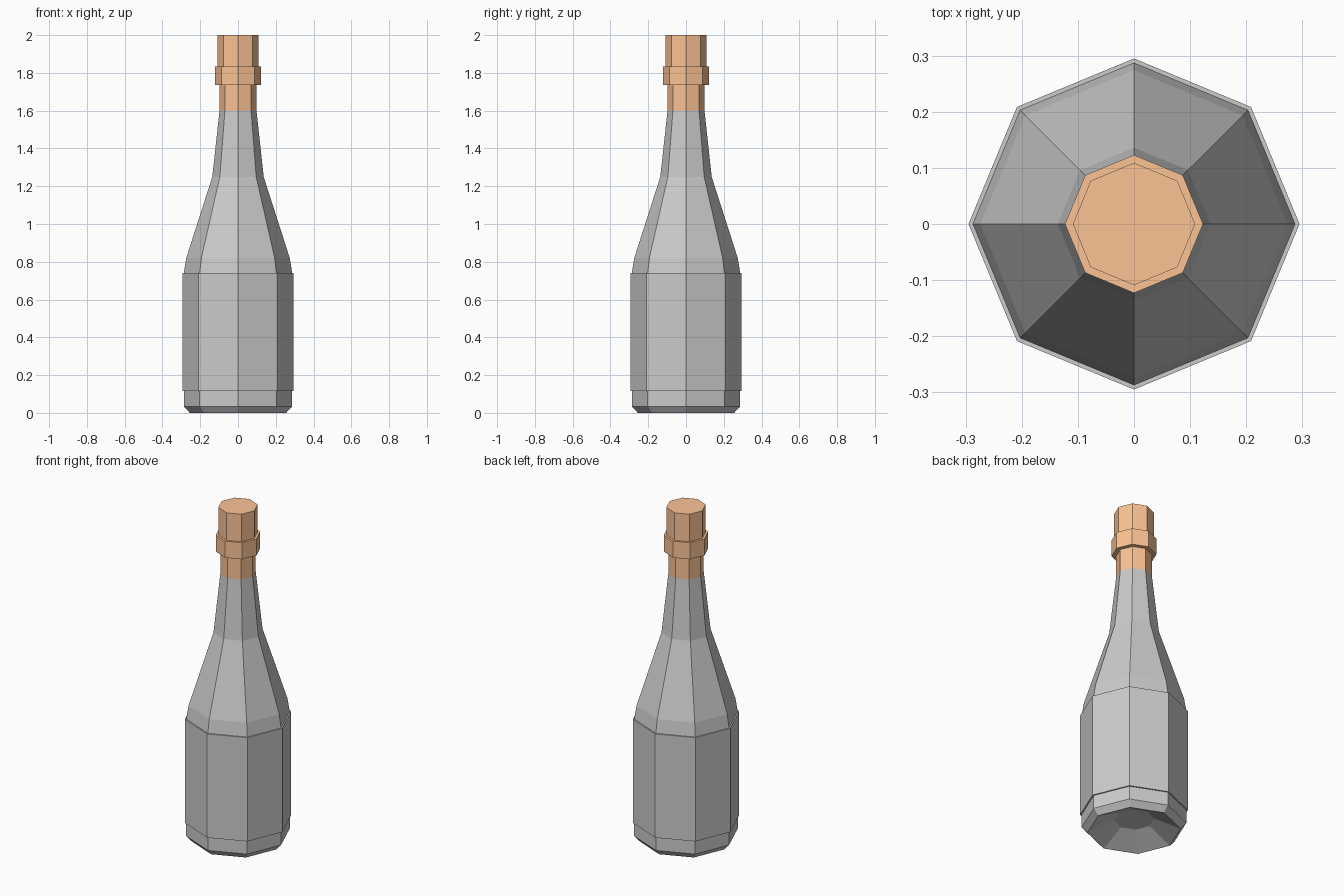
import bpy, bmesh, math

if "Cube" in bpy.data.objects:
    bpy.data.objects.remove(bpy.data.objects["Cube"])

SIDES = 8

foil_mat = bpy.data.materials.new("copper_foil")
foil_mat.diffuse_color = (0.98, 0.55, 0.30, 1)
foil_mat.use_nodes = True
foil_mat.node_tree.nodes["Principled BSDF"].inputs["Base Color"].default_value = foil_mat.diffuse_color


def lathe(name, profile, cap_start=False, cap_end=False, mat=None):
    """Spin (radius, z) points, listed bottom to top along the outside, into an octagonal shell."""
    bm = bmesh.new()
    rings = []
    for r, z in profile:
        rings.append([bm.verts.new((r * math.cos(2 * math.pi * i / SIDES),
                                    r * math.sin(2 * math.pi * i / SIDES), z))
                      for i in range(SIDES)])
    for a, b in zip(rings, rings[1:]):
        for i in range(SIDES):
            j = (i + 1) % SIDES
            bm.faces.new((a[i], a[j], b[j], b[i]))
    if cap_start:
        bm.faces.new(rings[0][::-1])
    if cap_end:
        bm.faces.new(rings[-1])
    mesh = bpy.data.meshes.new(name)
    bm.to_mesh(mesh)
    bm.free()
    obj = bpy.data.objects.new(name, mesh)
    bpy.context.collection.objects.link(obj)
    if mat:
        mesh.materials.append(mat)
    return obj


# Glass: hollowed base, straight body, sloping shoulder and neck
lathe("bottle_glass", [(0.11, 0.07), (0.255, 0.0), (0.287, 0.035), (0.287, 0.74),
                       (0.274, 0.82), (0.136, 1.25), (0.098, 1.60)], cap_start=True)

# Raised label band around the body
lathe("label_band", [(0.287, 0.115), (0.295, 0.115), (0.295, 0.74), (0.287, 0.74)])

# Foil: neck wrap, collar and capped top
lathe("neck_foil", [(0.098, 1.60), (0.098, 1.735), (0.123, 1.735), (0.123, 1.835),
                    (0.109, 1.835), (0.109, 2.0)], cap_end=True, mat=foil_mat)
